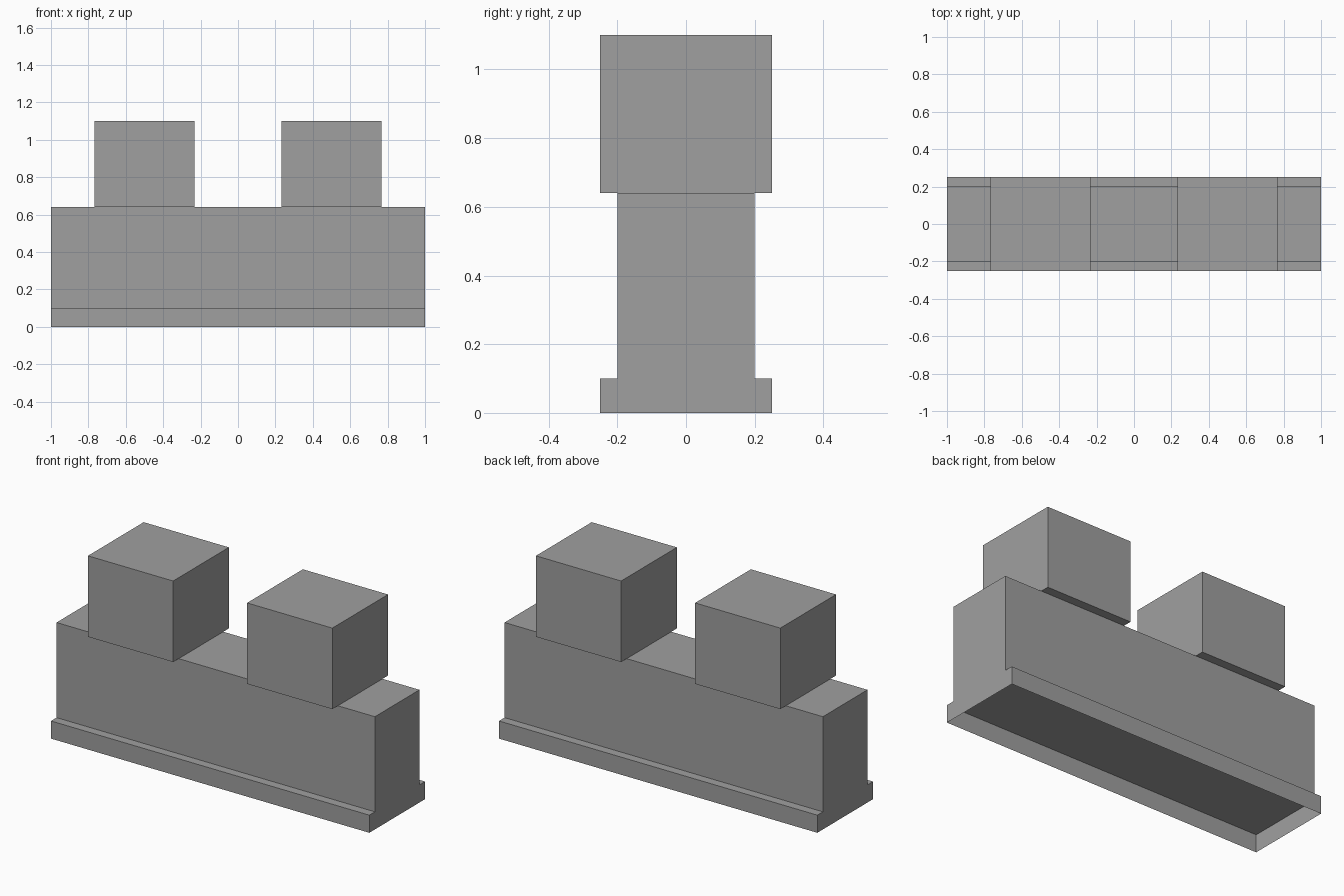
import bpy
import bmesh
from mathutils import Matrix, Vector

if "Cube" in bpy.data.objects:
    bpy.data.objects.remove(bpy.data.objects["Cube"])

grey = bpy.data.materials.new("grey")
grey.diffuse_color = (0.35, 0.35, 0.35, 1.0)
grey.use_nodes = True
grey.node_tree.nodes["Principled BSDF"].inputs["Base Color"].default_value = grey.diffuse_color


def box(name, x, width, depth, z0, z1, open_bottom=False):
    """Box centred on y = 0, optionally without its underside."""
    bm = bmesh.new()
    size = Vector((width, depth, z1 - z0))
    matrix = Matrix.Translation((x, 0, (z0 + z1) / 2)) @ Matrix.Diagonal(size).to_4x4()
    bmesh.ops.create_cube(bm, size=1.0, matrix=matrix)
    bm.normal_update()
    if open_bottom:
        under = [f for f in bm.faces if f.normal.z < -0.9]
        bmesh.ops.delete(bm, geom=under, context='FACES_ONLY')
    mesh = bpy.data.meshes.new(name)
    bm.to_mesh(mesh)
    bm.free()
    mesh.materials.append(grey)
    obj = bpy.data.objects.new(name, mesh)
    bpy.context.collection.objects.link(obj)
    return obj


# Hollow plinth, open underneath
box("plinth", 0, 2.0, 0.5, 0.0, 0.1, open_bottom=True)

# Wall standing on the plinth
box("wall", 0, 2.0, 0.4, 0.1, 0.64, open_bottom=True)

# Two overhanging blocks on top
for side, x in (("left", -0.5), ("right", 0.5)):
    box(side + "_top_block", x, 0.535, 0.5, 0.64, 1.1)
